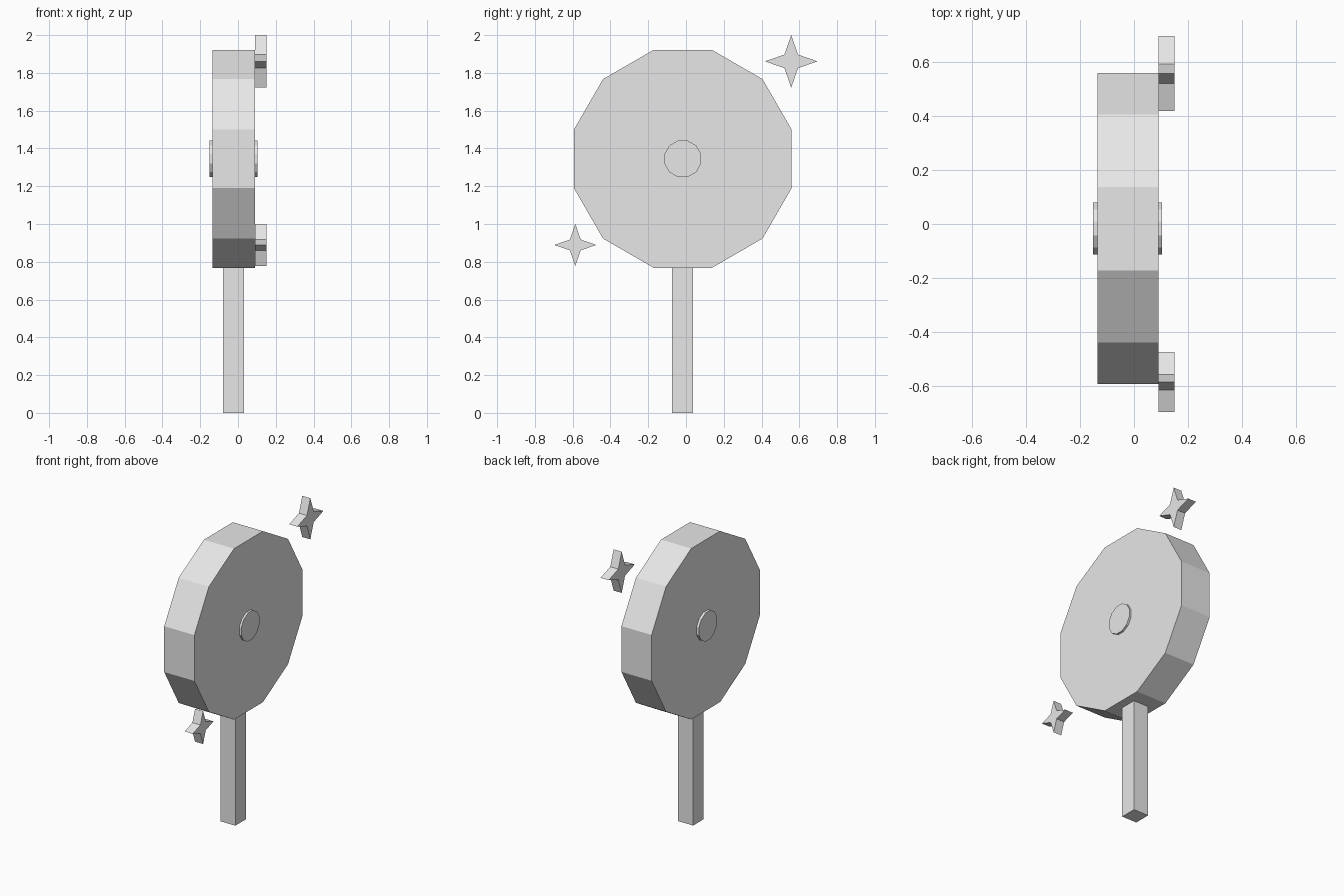
import bpy
import math

if "Cube" in bpy.data.objects:
    bpy.data.objects.remove(bpy.data.objects["Cube"])

grey = bpy.data.materials.new("light grey")
grey.diffuse_color = (0.8, 0.8, 0.8, 1)
grey.use_nodes = True
grey.node_tree.nodes["Principled BSDF"].inputs["Base Color"].default_value = grey.diffuse_color


def prism(name, outline, x0, x1):
    """Extrude a closed (y, z) outline along x."""
    n = len(outline)
    verts = [(x, y, z) for x in (x0, x1) for y, z in outline]
    faces = [tuple(reversed(range(n))), tuple(range(n, 2 * n))]
    faces += [(i, (i + 1) % n, n + (i + 1) % n, n + i) for i in range(n)]
    mesh = bpy.data.meshes.new(name)
    mesh.from_pydata(verts, [], faces)
    mesh.materials.append(grey)
    obj = bpy.data.objects.new(name, mesh)
    bpy.context.collection.objects.link(obj)
    return obj


def ring(cy, cz, radii, count, start=0.0):
    """Points around a centre, cycling through the given radii."""
    pts = []
    for i in range(count):
        a = start + 2 * math.pi * i / count
        r = radii[i % len(radii)]
        pts.append((cy + r * math.cos(a), cz + r * math.sin(a)))
    return pts


CY, CZ = -0.017, 1.345
half_step = math.pi / 12

# Twelve-sided head and the hub that pokes out on both sides
prism("head_disc", ring(CY, CZ, [0.597], 12, half_step), -0.135, 0.09)
prism("hub", ring(CY, CZ, [0.1], 12, half_step), -0.152, 0.104)

# Square handle
prism("handle", [(-0.074, 0), (0.038, 0), (0.038, 0.8), (-0.074, 0.8)], -0.08, 0.032)

# Four-pointed sparkles beside the head
for name, y, z, r in (("large_sparkle", 0.557, 1.861, 0.139),
                      ("small_sparkle", -0.586, 0.889, 0.111)):
    prism(name, ring(y, z, [r, r * 0.365], 8), 0.09, 0.15)
